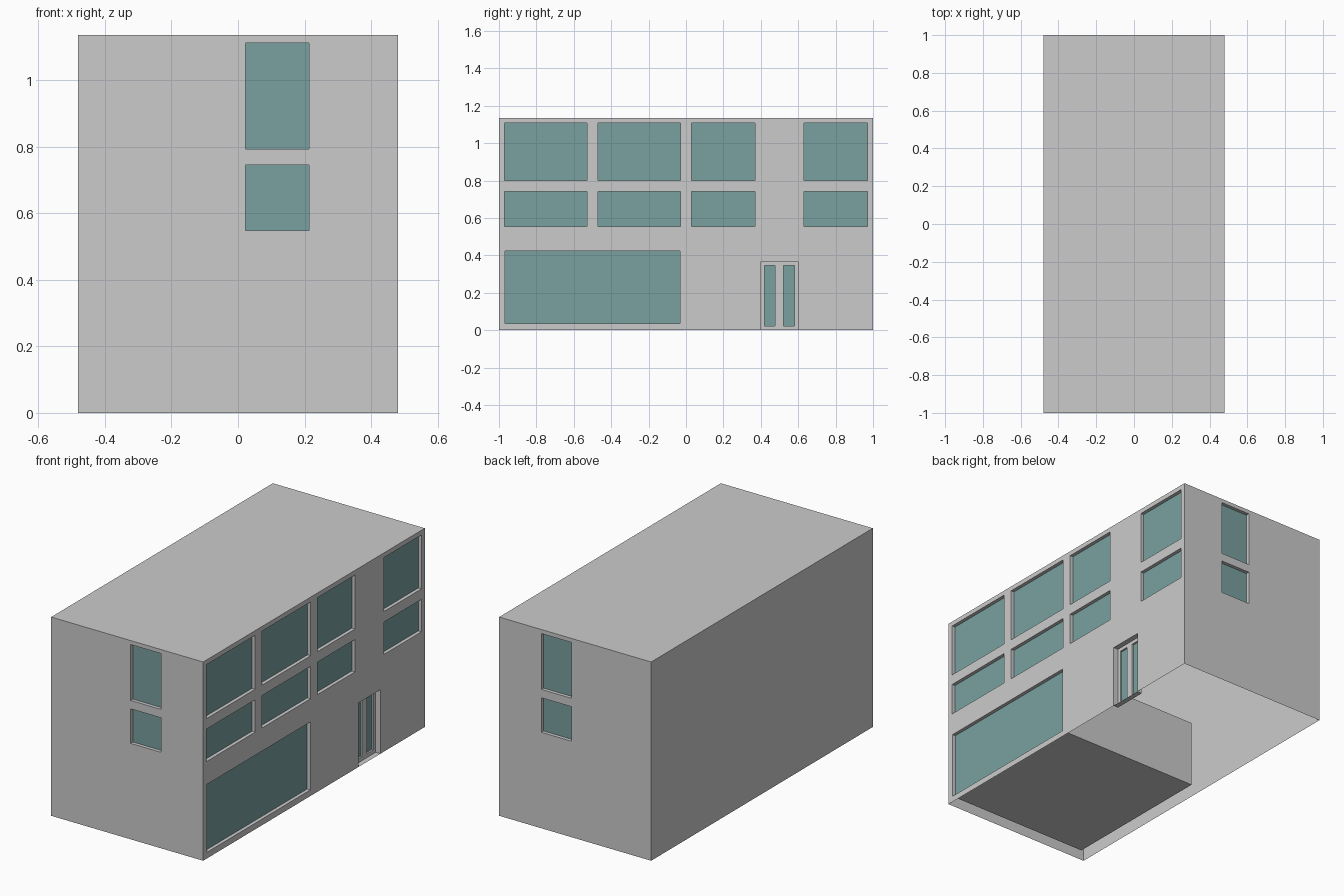
import bpy, bmesh
from mathutils import Vector

if "Cube" in bpy.data.objects:
    bpy.data.objects.remove(bpy.data.objects["Cube"])

W, L, H = 0.48, 1.0, 1.135      # half width, half length, height
REVEAL = 0.02                   # how far the glass sits back

teal = bpy.data.materials.new("teal_glass")
teal.diffuse_color = (0.19, 0.355, 0.345, 1)
teal.use_nodes = True
teal.node_tree.nodes["Principled BSDF"].inputs["Base Color"].default_value = teal.diffuse_color


def make_object(name, quads, mat=None):
    bm = bmesh.new()
    for q in quads:
        bm.faces.new([bm.verts.new(p) for p in q])
    bmesh.ops.remove_doubles(bm, verts=bm.verts, dist=1e-5)
    me = bpy.data.meshes.new(name)
    bm.to_mesh(me)
    bm.free()
    ob = bpy.data.objects.new(name, me)
    bpy.context.collection.objects.link(ob)
    if mat:
        me.materials.append(mat)
    return ob


def rect(place, u0, u1, z0, z1, d=0.0):
    return [place(u0, z0, d), place(u1, z0, d), place(u1, z1, d), place(u0, z1, d)]


def wall(name, place, area, holes, base=0.0, depth=REVEAL):
    """Sheet of wall with rectangular openings and their reveals."""
    us = sorted({area[0], area[1], *[v for h in holes for v in h[:2]]})
    zs = sorted({area[2], area[3], *[v for h in holes for v in h[2:]]})
    quads = []
    for u0, u1 in zip(us, us[1:]):
        for z0, z1 in zip(zs, zs[1:]):
            uc, zc = (u0 + u1) / 2, (z0 + z1) / 2
            if not any(h[0] < uc < h[1] and h[2] < zc < h[3] for h in holes):
                quads.append(rect(place, u0, u1, z0, z1, base))
    for i, h in enumerate(holes):
        back = base + (depth[i] if isinstance(depth, list) else depth)
        a, b = rect(place, *h, base), rect(place, *h, back)
        quads += [[a[k], a[(k + 1) % 4], b[(k + 1) % 4], b[k]] for k in range(4)]
    return make_object(name, quads)


# Placement of each side: u along the wall, z up, d inwards
def right(u, z, d): return Vector((W - d, u, z))
def left(u, z, d): return Vector((d - W, -u, z))
def front(u, z, d): return Vector((u, d - L, z))
def back(u, z, d): return Vector((-u, L - d, z))


# Openings
columns = [(-0.97, -0.53), (-0.47, -0.03), (0.03, 0.37), (0.63, 0.97)]
rows = [(0.555, 0.74), (0.80, 1.108)]
side_windows = [(*c, *r) for c in columns for r in rows]
shop = (-0.967, -0.033, 0.035, 0.423)
door = (0.40, 0.60, 0.0, 0.366)
end_windows = [(0.022, 0.213, 0.548, 0.745), (0.022, 0.213, 0.793, 1.112)]
back_windows = [(-b, -a, c, d) for a, b, c, d in end_windows]
DOOR_DEPTH = 0.03

# Walls and roof
wall("right_wall", right, (-L, L, 0, H), side_windows + [shop, door],
     depth=[REVEAL] * (len(side_windows) + 1) + [DOOR_DEPTH])
wall("left_wall", left, (-L, L, 0, H), [])
wall("front_wall", front, (-W, W, 0, H), end_windows)
wall("back_wall", back, (-W, W, 0, H), back_windows)
make_object("roof", [[(-W, -L, H), (W, -L, H), (W, L, H), (-W, L, H)]])

# Entrance door with two glazed slots
slots = [(0.42, 0.477, 0.022, 0.345), (0.52, 0.58, 0.022, 0.345)]
wall("door", right, door, slots, base=DOOR_DEPTH, depth=0.01)

# Glass panes
for name, place, holes, d in [
        ("side_window_glass", right, side_windows, REVEAL),
        ("shop_window_glass", right, [shop], REVEAL),
        ("front_window_glass", front, end_windows, REVEAL),
        ("back_window_glass", back, back_windows, REVEAL),
        ("door_glass", right, slots, DOOR_DEPTH + 0.01)]:
    make_object(name, [rect(place, *h, d) for h in holes], teal)

# Shop room behind the big window, visible through the open underside
near, far = rect(right, *shop, REVEAL), rect(right, *shop, 0.917)
make_object("shop_room", [far] + [[near[k], near[(k + 1) % 4], far[(k + 1) % 4], far[k]]
                                  for k in range(4)])
